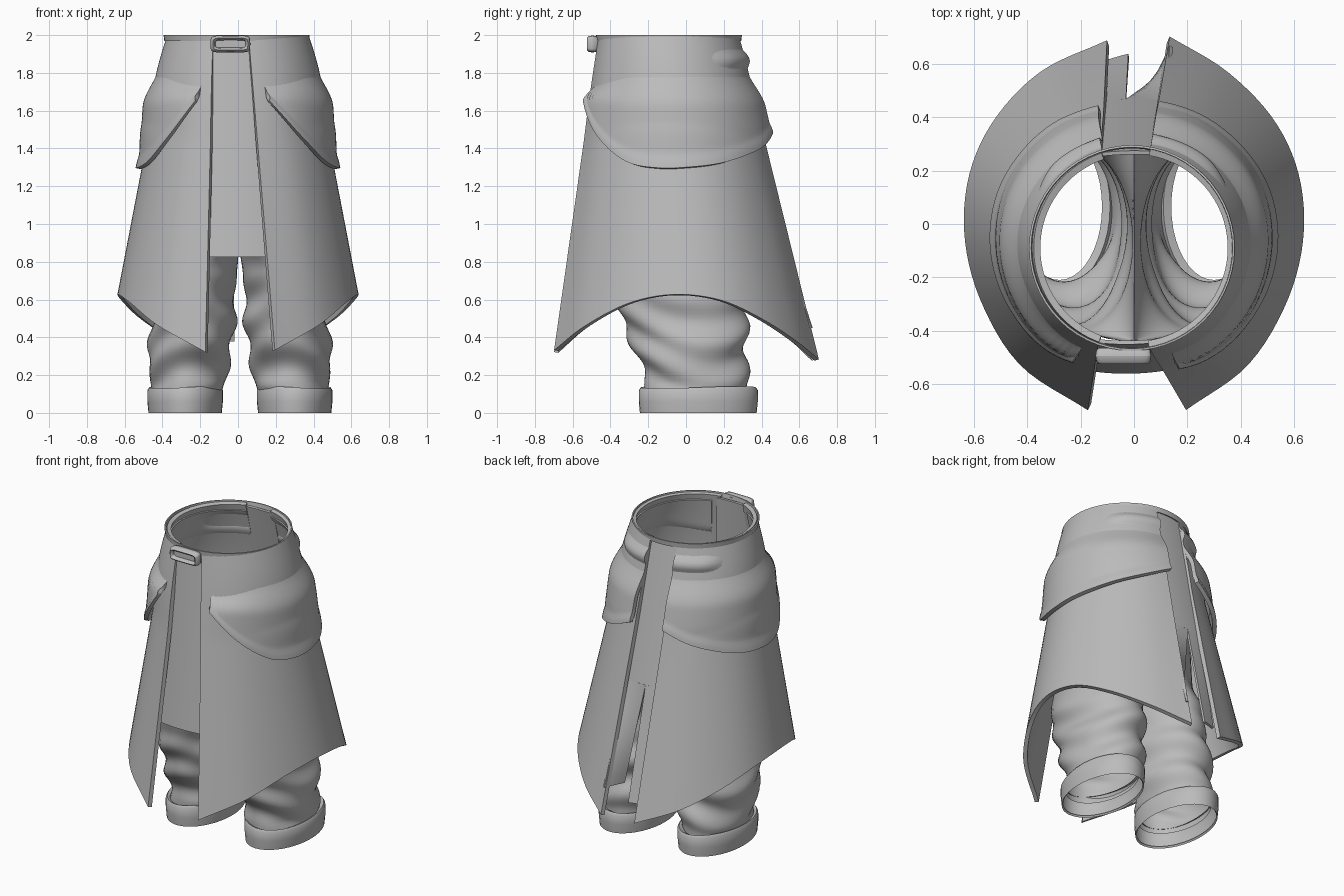
import bpy, bmesh, math
from mathutils import Vector

cube = bpy.data.objects.get("Cube")
if cube:
    bpy.data.objects.remove(cube)

grey = bpy.data.materials.new("cloth_grey")
grey.use_nodes = True
COLOUR = (0.5, 0.5, 0.5, 1)
grey.diffuse_color = COLOUR
grey.node_tree.nodes["Principled BSDF"].inputs["Base Color"].default_value = COLOUR


def curve(pts, t):
    """Smooth curve through evenly spaced points, t in 0..1."""
    pts = [Vector(p) for p in pts]
    s = min(max(t, 0), 1) * (len(pts) - 1)
    i = min(int(s), len(pts) - 2)
    f = s - i
    b, c = pts[i], pts[i + 1]
    a = pts[i - 1] if i > 0 else 2 * b - c
    d = pts[i + 2] if i + 2 < len(pts) else 2 * c - b
    return b + 0.5 * f * (c - a + f * (2 * a - 5 * b + 4 * c - d + f * (3 * (b - c) + d - a)))


def smooth(t):
    t = min(max(t, 0), 1)
    return t * t * (3 - 2 * t)


def grid(name, func, nu, nv, thick=0, closed=False, angle=40):
    """Surface from func(u, v); closed wraps around u."""
    bm = bmesh.new()
    cols = nu if closed else nu + 1
    rows = [[bm.verts.new(func(i / nu, j / nv)) for i in range(cols)] for j in range(nv + 1)]
    for j in range(nv):
        for i in range(nu):
            k = (i + 1) % cols
            bm.faces.new((rows[j][i], rows[j][k], rows[j + 1][k], rows[j + 1][i]))
    bmesh.ops.recalc_face_normals(bm, faces=bm.faces)
    mesh = bpy.data.meshes.new(name)
    bm.to_mesh(mesh)
    bm.free()
    mesh.materials.append(grey)
    ob = bpy.data.objects.new(name, mesh)
    bpy.context.collection.objects.link(ob)
    bpy.ops.object.select_all(action="DESELECT")
    ob.select_set(True)
    bpy.context.view_layer.objects.active = ob
    if thick:
        mod = ob.modifiers.new("thickness", "SOLIDIFY")
        mod.thickness, mod.offset = thick, 0
        bpy.ops.object.modifier_apply(modifier="thickness")
    bpy.ops.object.shade_smooth_by_angle(angle=math.radians(angle))


WAIST_Y, WAIST_R, WAIST_Z = -0.09, 0.372, 1.99
HEM = [(0.42, -0.53, 0.46), (0.565, -0.30, 0.58), (0.63, -0.06, 0.625),
       (0.615, 0.18, 0.595), (0.52, 0.39, 0.50), (0.345, 0.57, 0.385)]
FLAP_EDGE = [1.65, 1.46, 1.33, 1.295, 1.30, 1.32, 1.36, 1.41, 1.48]


def coat_side(side, front_top, back_top, front_tip, back_tip):
    """Returns point(u, w, out), u front to back and w waist to hem, and w_at(u, z)."""
    hem = [front_tip] + HEM + [back_tip]
    start, end = -math.acos(front_top / WAIST_R), math.acos(back_top / WAIST_R)

    def point(u, w, out=0):
        a = start + (end - start) * u
        radial = Vector((math.cos(a), math.sin(a), 0))
        top = Vector((0, WAIST_Y, WAIST_Z)) + radial * WAIST_R
        p = top.lerp(curve(hem, u), w)
        p += radial * (out + 0.02 * math.cos(a) * math.sin(math.pi * min(1, w * 3)))
        return Vector((p.x * side, p.y, p.z))

    def w_at(u, z):
        return (WAIST_Z - z) / (WAIST_Z - curve(hem, u).z)
    return point, w_at


def build_side(label, *args):
    point, w_at = coat_side(*args)
    grid(label + "_coat_panel", lambda u, v: point(u, v, -0.008), 40, 24, 0.026)

    # hip flap: grows out of the coat, swells at the hip and rolls at its rim
    def flap(u, v):
        uu = 0.055 + 0.945 * u
        rim_z = curve([(z, 0, 0) for z in FLAP_EDGE], u).x
        z = 1.95 + (rim_z - 1.95) * v
        top = 1.74 + 0.08 * smooth(u / 0.3)
        out = -0.016 + 0.054 * smooth((top - z) / (0.08 + 0.12 * smooth(u / 0.3)))
        side_bias = math.sin(math.pi * u)
        out -= 0.022 * side_bias * smooth((1.52 - z) / 0.2)
        out += 0.008 * smooth((v - 0.88) / 0.08)
        # gathered fold near the back of the waist
        out += 0.032 * smooth((u - 0.62) / 0.2) * math.exp(-((z - 1.87) / 0.04) ** 2)
        return point(uu, w_at(uu, z), out)
    grid(label + "_hip_flap", flap, 40, 32, 0.026)


build_side("left", 1, 0.055, 0.06, (0.19, -0.695, 0.33), (0.13, 0.70, 0.28))
build_side("right", -1, 0.13, 0.12, (0.17, -0.695, 0.32), (0.10, 0.685, 0.28))


# front cloth hanging between the coat edges
def front_cloth(u, v):
    x0, x1 = -0.15 - 0.06 * v, 0.08 + 0.07 * v
    x = x0 + (x1 - x0) * u
    y = -0.445 - 0.11 * v + 0.55 * (x + 0.03) ** 2
    return Vector((x, y, 1.975 - 1.15 * v))


grid("front_cloth", front_cloth, 10, 14, 0.014)


# back cloth, split below into two narrow tails
def back_strip(x_top, x_bottom, z_top, z_bottom, fold):
    def strip(u, v):
        z = z_top + (z_bottom - z_top) * v
        left = x_top[0] + (x_bottom[0] - x_top[0]) * v
        right = x_top[1] + (x_bottom[1] - x_top[1]) * v
        x = left * (1 - u) + right * u
        y = 0.265 + (WAIST_Z - z) * 0.222 - 0.5 * x * x + fold * v * (u - 0.5)
        return Vector((x, y, z))
    return strip


grid("back_cloth", back_strip((-0.13, 0.08), (-0.13, 0.12), 1.975, 1.1, 0), 8, 10, 0.014)
grid("back_tail_right", back_strip((-0.13, -0.03), (-0.11, -0.02), 1.1, 0.38, 0.02), 4, 10, 0.014)
grid("back_tail_left", back_strip((-0.03, 0.12), (0.08, 0.14), 1.1, 0.45, 0.14), 5, 10, 0.014)


# trouser legs: rings of (centre x, centre y, half width, half depth)
LEG_LOW, LEG_HIGH = 0.09, 1.0
LEG = [(0.285, 0.05, 0.18, 0.27), (0.27, 0.05, 0.208, 0.275), (0.26, 0.025, 0.218, 0.30),
       (0.25, -0.015, 0.22, 0.33), (0.245, -0.03, 0.22, 0.335), (0.235, -0.05, 0.22, 0.345),
       (0.225, -0.07, 0.22, 0.35), (0.215, -0.08, 0.215, 0.36)]


def build_leg(label, side, shift):
    def leg(u, v):
        cx, cy, rx, ry = [curve([(ring[k], 0, 0) for ring in LEG], v).x for k in range(4)]
        a = u * math.tau
        c, s = math.cos(a), math.sin(a)
        z = LEG_LOW + (LEG_HIGH - LEG_LOW) * v
        # slanting, uneven cloth folds
        phase = z * 30 + 2.4 * math.sin(a + 0.6) + 1.3 * math.sin(2 * a + 1.3)
        cross = z * 19 - 2.2 * math.sin(a - 0.8)
        fade = smooth((z - 0.1) / 0.06) * smooth((0.85 - z) / 0.3)
        k = 1 + fade * (0.045 * math.sin(phase) + 0.04 * math.sin(cross))
        x, y = cx + rx * k * c, cy + ry * k * s
        # both tops flatten against each other at the crotch
        t = smooth((v - 0.72) / 0.28)
        x += (0.43 * max(c, 0) - x) * t
        return Vector((side * x + shift * (1 - t), y, z))
    grid(label + "_trouser_leg", leg, 56, 44, closed=True, angle=60)

    # folded cuff: up the outside, over the top and back inside
    def cuff(u, v):
        a = u * math.tau
        inset, z = [(0.015, 0.01), (0.006, 0), (0, 0.06), (0, 0.12), (0.01, 0.135), (0.04, 0.12)][round(v * 5)]
        z += 0.006 * math.sin(a * 2) * (z > 0.1)
        return Vector((side * (0.29 + (0.2 - inset) * math.cos(a)) + shift,
                       0.065 + (0.315 - inset) * math.sin(a), z))
    grid(label + "_cuff", cuff, 40, 5, closed=True, angle=50)


build_leg("left", 1, 0.01)
build_leg("right", -1, 0.01)


# trouser seat above the legs
def seat(u, v):
    a = u * math.tau
    return Vector(((0.43 - 0.05 * v) * math.cos(a), -0.08 + 0.36 * math.sin(a), 1.0 + 0.6 * v))


grid("trouser_seat", seat, 56, 10, closed=True, angle=60)


# thin waistband rim
def waistband(u, v):
    a = u * math.tau
    r = WAIST_R + 0.006 + 0.004 * v
    return Vector((r * math.cos(a) - 0.008, WAIST_Y + r * math.sin(a), 1.968 + 0.032 * v))


grid("waistband", waistband, 56, 2, 0.008, closed=True)


# buckle: rounded frame around a thin plate
def square(t):
    return math.copysign(abs(t) ** 0.35, t)


def frame(u, v):
    a, b = u * math.tau, v * math.tau
    grow = 0.013 * math.cos(b)
    return Vector((-0.04 + (0.092 + grow) * square(math.cos(a)), -0.495 + 0.03 * math.sin(b),
                   1.953 + (0.032 + grow) * square(math.sin(a))))


grid("buckle_frame", frame, 32, 8, closed=True)
grid("buckle_plate", lambda u, v: Vector((-0.125 + 0.17 * u, -0.485, 1.92 + 0.066 * v)), 1, 1, 0.03)
